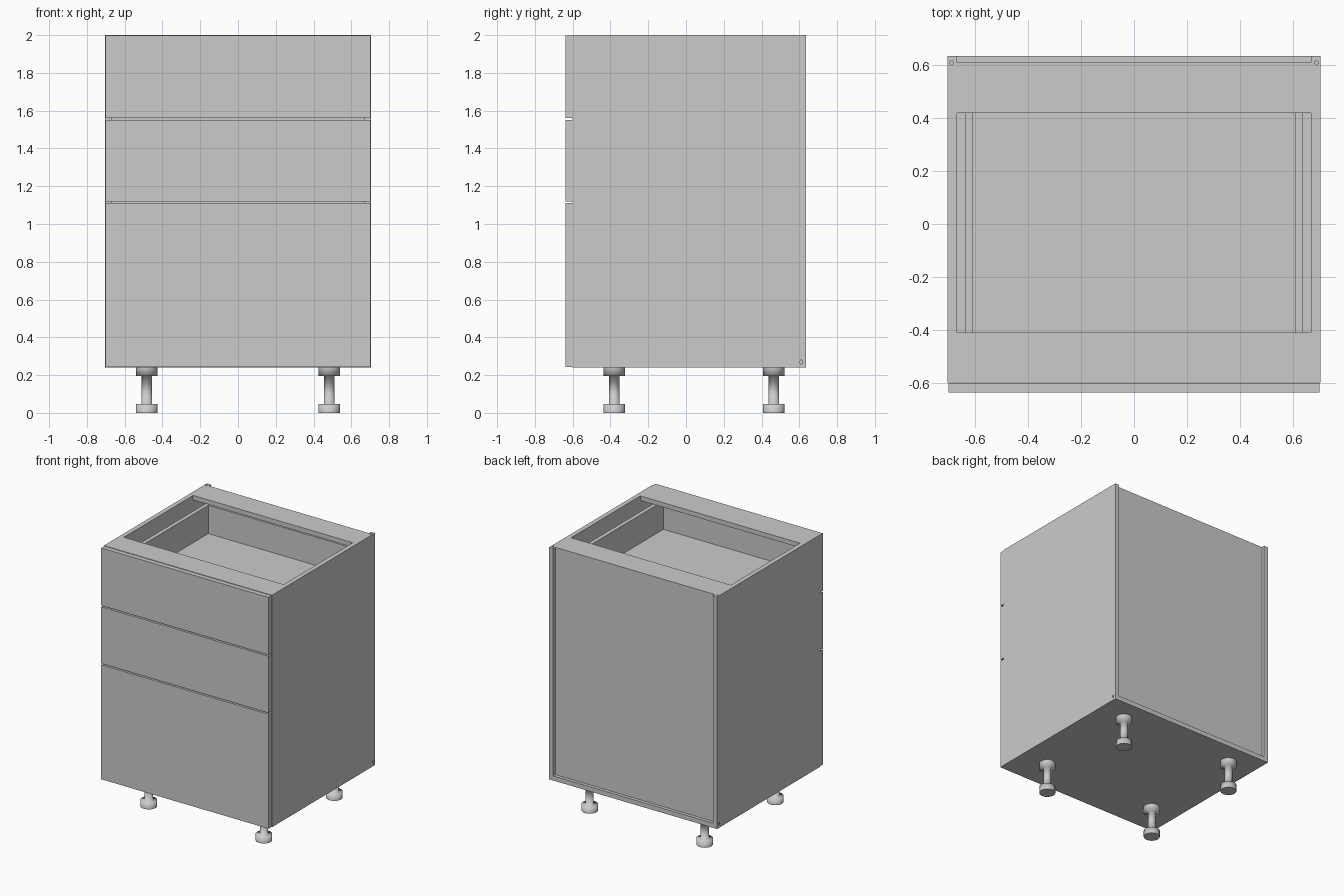
import bpy, bmesh, math
from mathutils import Matrix

if "Cube" in bpy.data.objects:
    bpy.data.objects.remove(bpy.data.objects["Cube"])


def box(name, x0, x1, y0, y1, z0, z1):
    bm = bmesh.new()
    bmesh.ops.create_cube(bm, size=1)
    for v in bm.verts:
        v.co = ((x0 + x1) / 2 + v.co.x * (x1 - x0),
                (y0 + y1) / 2 + v.co.y * (y1 - y0),
                (z0 + z1) / 2 + v.co.z * (z1 - z0))
    return finish(name, bm)


def finish(name, bm):
    me = bpy.data.meshes.new(name)
    bm.to_mesh(me)
    bm.free()
    ob = bpy.data.objects.new(name, me)
    bpy.context.collection.objects.link(ob)
    return ob


def lathe(name, profile, x, y, sides=32):
    # revolve an (r, z) outline around a vertical axis
    bm = bmesh.new()
    rings = []
    for r, z in profile:
        rings.append([bm.verts.new((x + r * math.cos(2 * math.pi * i / sides),
                                    y + r * math.sin(2 * math.pi * i / sides), z))
                      for i in range(sides)])
    for a, b in zip(rings, rings[1:]):
        for i in range(sides):
            j = (i + 1) % sides
            bm.faces.new((a[i], a[j], b[j], b[i])).smooth = True
    bm.faces.new(rings[0][::-1])
    bm.faces.new(rings[-1])
    for e in bm.edges:
        if len(e.link_faces) == 2 and e.calc_face_angle() > math.radians(30):
            e.smooth = False
    return finish(name, bm)


W, T = 0.705, 0.035          # half width, board thickness
IN = W - T                   # inner half width
FRONT, BACK = -0.60, 0.635
Z0, Z1 = 0.24, 2.0

# Side panels with small fixing holes near the back edge
for s, tag in ((-1, "left"), (1, "right")):
    xs = sorted((s * W, s * IN))
    panel = box(tag + "_side_panel", *xs, FRONT, BACK, Z0, Z1)
    bm = bmesh.new()
    side = (Matrix.Translation((s * W, 0.61, 0.27)) @ Matrix.Diagonal((1, 0.5, 1, 1))
            @ Matrix.Rotation(math.pi / 2, 4, 'Y'))
    top = Matrix.Translation((s * 0.69, 0.61, Z1)) @ Matrix.Diagonal((0.5, 0.7, 1, 1))
    for m in (side, top):
        bmesh.ops.create_cone(bm, cap_ends=True, segments=16, radius1=0.012,
                              radius2=0.012, depth=0.02, matrix=m)
    cutter = finish(tag + "_hole_cutter", bm)
    cutter.hide_render = True
    cutter.hide_set(True)
    mod = panel.modifiers.new("holes", 'BOOLEAN')
    mod.object = cutter
    mod.operation = 'DIFFERENCE'
    mod.solver = 'EXACT'

# Bottom, inset back and the two top rails
box("bottom_panel", -IN, IN, FRONT, BACK, Z0, Z0 + T)
box("back_panel", -IN, IN, 0.59, 0.61, Z0 + T, Z1)
box("front_top_rail", -IN, IN, FRONT, -0.41, Z1 - T, Z1)
box("back_top_rail", -IN, IN, 0.42, 0.59, Z1 - T, Z1)

# Drawers: front, box and side runners
drawers = (("top", 1.56, 1.997, 1.69, 1.905),
           ("middle", 1.12, 1.55, 1.25, 1.465),
           ("bottom", 0.242, 1.11, 0.38, 0.80))
for tag, f0, f1, b0, b1 in drawers:
    n = tag + "_drawer_"
    box(n + "front", -0.702, 0.702, -0.637, -0.602, f0, f1)
    for s, d in ((-1, "left_"), (1, "right_")):
        box(n + d + "side", *sorted((s * 0.61, s * 0.64)), FRONT, 0.545, b0 - 0.03, b1)
        box(n + d + "runner", *sorted((s * 0.64, s * IN)), FRONT, 0.50, b0 - 0.03, b0 + 0.03)
    box(n + "back", -0.61, 0.61, 0.515, 0.545, b0, b1)
    box(n + "floor", -0.61, 0.61, FRONT, 0.545, b0 - 0.025, b0)

# Round adjustable feet
R, r = 0.057, 0.028
foot = [(R, 0), (R, 0.048), (r, 0.048), (r, 0.195), (R, 0.195), (R, Z0)]
for x, xt in ((-0.483, "left"), (0.483, "right")):
    for y, yt in ((-0.38, "front"), (0.465, "back")):
        lathe(f"{yt}_{xt}_foot", foot, x, y)
